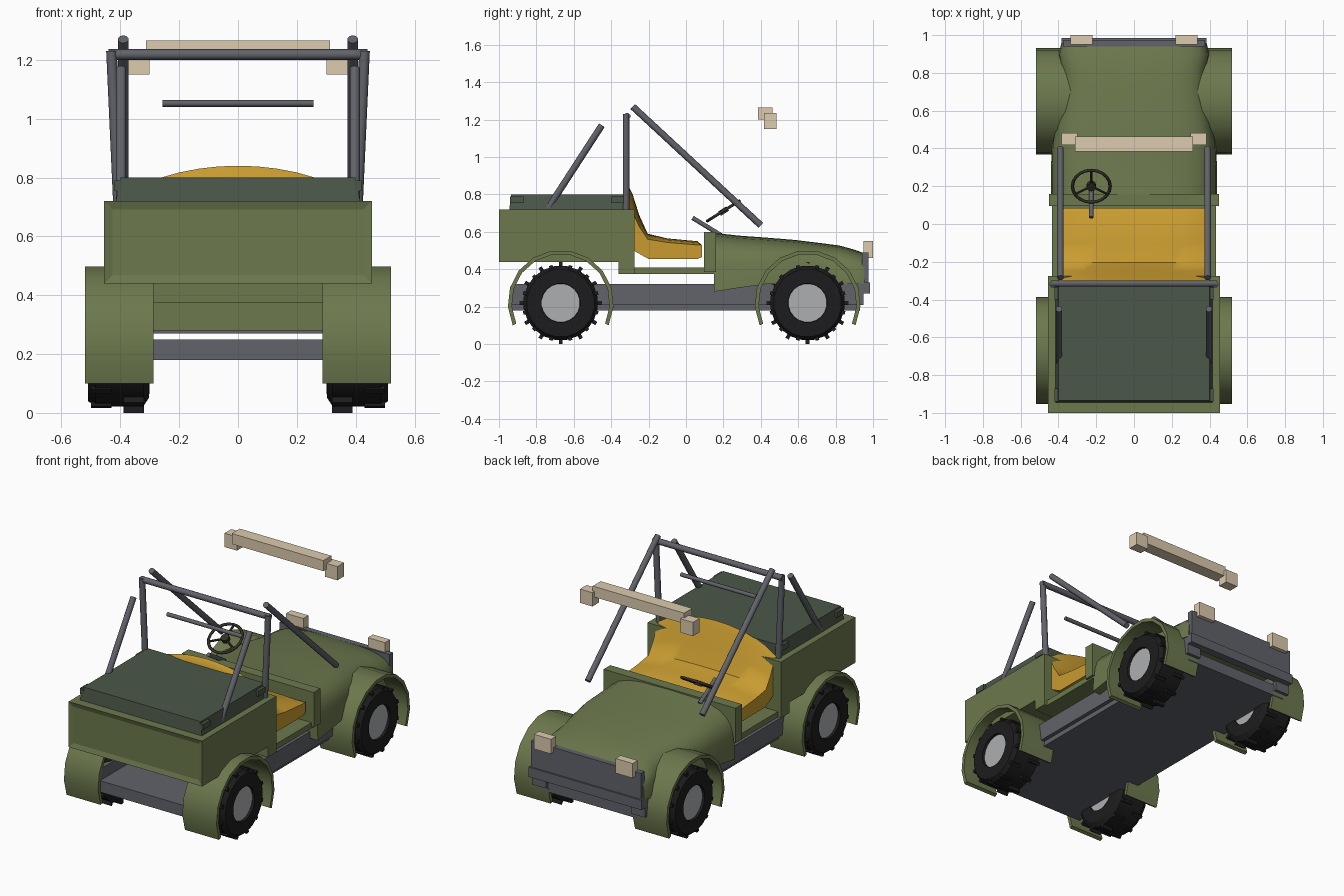
import bpy, bmesh, math
from mathutils import Vector, Matrix

if "Cube" in bpy.data.objects:
    bpy.data.objects.remove(bpy.data.objects["Cube"])


def material(name, rgb):
    m = bpy.data.materials.new(name)
    m.diffuse_color = (*rgb, 1)
    m.use_nodes = True
    m.node_tree.nodes["Principled BSDF"].inputs["Base Color"].default_value = m.diffuse_color
    return m


GREEN = material("olive paint", (0.15, 0.19, 0.075))
LID = material("dark canvas", (0.07, 0.095, 0.065))
STEEL = material("steel", (0.12, 0.125, 0.145))
GOLD = material("seat cover", (0.58, 0.33, 0.03))
RUBBER = material("rubber", (0.012, 0.012, 0.013))
HUB = material("hub metal", (0.42, 0.43, 0.44))
LAMP = material("lamp", (0.72, 0.6, 0.43))
DARK = material("wheel grip", (0.03, 0.028, 0.02))


def finish(name, bm, mat, smooth=None):
    bmesh.ops.recalc_face_normals(bm, faces=bm.faces)
    me = bpy.data.meshes.new(name)
    bm.to_mesh(me)
    bm.free()
    ob = bpy.data.objects.new(name, me)
    bpy.context.collection.objects.link(ob)
    me.materials.append(mat)
    if smooth:
        bpy.ops.object.select_all(action='DESELECT')
        ob.select_set(True)
        bpy.context.view_layer.objects.active = ob
        bpy.ops.object.shade_smooth_by_angle(angle=math.radians(smooth))
    return ob


def add_box(bm, x, y, z, rot=Matrix()):
    c = [(a[0] + a[1]) / 2 for a in (x, y, z)]
    s = [a[1] - a[0] for a in (x, y, z)]
    bmesh.ops.create_cube(bm, size=1, matrix=rot @ Matrix.Translation(c) @ Matrix.Diagonal((*s, 1)))


def box(name, x, y, z, mat):
    bm = bmesh.new()
    add_box(bm, x, y, z)
    return finish(name, bm, mat)


def add_rod(bm, a, b, r, n=10):
    a, b = Vector(a), Vector(b)
    d = b - a
    m = Matrix.Translation((a + b) / 2) @ d.to_track_quat('Z', 'Y').to_matrix().to_4x4()
    bmesh.ops.create_cone(bm, cap_ends=True, segments=n, radius1=r, radius2=r, depth=d.length, matrix=m)


def rod(name, a, b, r=0.018, mat=STEEL):
    bm = bmesh.new()
    add_rod(bm, a, b, r)
    return finish(name, bm, mat, 50)


def loft(name, rings, mat, smooth=None, cap=True, loop=False):
    bm = bmesh.new()
    vs = [[bm.verts.new(p) for p in ring] for ring in rings]
    n = len(vs[0])
    pairs = list(zip(vs, vs[1:])) + ([(vs[-1], vs[0])] if loop else [])
    for a, b in pairs:
        for i in range(n):
            bm.faces.new((a[i], a[(i + 1) % n], b[(i + 1) % n], b[i]))
    if cap:
        bm.faces.new(vs[0])
        bm.faces.new(vs[-1])
    return finish(name, bm, mat, smooth)


def prism(name, profile, x0, x1, mat):
    return loft(name, [[(x, y, z) for y, z in profile] for x in (x0, x1)], mat)


# chassis: floor plate and side rails
box("chassis_plate", (-.36, .36), (-.93, .93), (.18, .25), STEEL)
for s in (-1, 1):
    box("chassis_rail", sorted((s * .29, s * .385)), (-.93, .95), (.21, .32), STEEL)
box("front_bumper", (-.385, .385), (.935, .985), (.27, .33), STEEL)
box("grille", (-.375, .375), (.94, .975), (.32, .49), STEEL)

# rear tub with recessed tailgate
tub = prism("rear_tub", [(-1, .44), (-.36, .44), (-.36, .375), (-.275, .375), (-.275, .72), (-1, .72)],
            -.455, .455, GREEN)
bm = bmesh.new()
bm.from_mesh(tub.data)
bm.normal_update()
back = [f for f in bm.faces if f.normal.y < -.9 and f.calc_center_median().y < -.9]
bmesh.ops.inset_region(bm, faces=back, thickness=.04, depth=-.01)
bm.to_mesh(tub.data)
bm.free()
box("cabin_floor", (-.435, .435), (-.3, .16), (.375, .41), GREEN)
box("cowl", (-.45, .45), (.095, .16), (.385, .6), GREEN)

# cargo cover with corner blocks
loft("cargo_cover", [[(sx * w, y, z) for sx, y in ((-1, y0), (1, y0), (1, -.31), (-1, -.31))]
                     for w, y0, z in ((.415, -.945, .72), (.40, -.935, .80))], LID)
for s in (-1, 1):
    for y in (-.94, -.40):
        box("cover_corner", sorted((s * .395, s * .42)), (y, y + .07), (.755, .79), LID)

# hood: rounded cross-sections along the length
rings = []
for y, w, zb, zt in ((.15, .44, .28, .595), (.28, .44, .30, .58), (.42, .435, .32, .57), (.58, .41, .32, .557),
                     (.72, .385, .32, .54), (.82, .385, .32, .527), (.90, .40, .32, .505), (.955, .385, .32, .485)):
    ring = []
    for i in range(15):
        t = math.pi * i / 14
        c, q = math.cos(t), math.sin(t)
        ring.append((w * math.copysign(abs(c) ** .55, c), y, zb + (zt - zb) * max(q, 0) ** .5))
    rings.append(ring)
loft("hood", rings, GREEN, 45)

# bench seat with a crowned backrest
seat = [(-.33, .81), (-.305, .84), (-.285, .80), (-.25, .69), (-.205, .59), (-.1, .565), (.06, .55),
        (.085, .53), (.085, .465), (.06, .455), (-.2, .455), (-.28, .5), (-.33, .65)]
rings = []
for i in range(13):
    u = -1 + i / 6
    drop = .09 * u * u
    rings.append([(.40 * u, y, z - drop * max(0, (z - .56) / .28)
                   - (.02 * u ** 6 if z > .54 else 0)) for y, z in seat])
loft("bench_seat", rings, GOLD, 50)

# wheels, tread blocks and fenders
tyre = [(.30, .10), (.302, .17), (.322, .2), (.485, .2), (.51, .182), (.51, .105), (.47, .10)]
for s in (-1, 1):
    for end, cy in (("rear", -.67), ("front", .65)):
        rings = []
        for k in range(20):
            a = 2 * math.pi * (k + .5) / 20
            rings.append([(s * x, cy + r * math.cos(a), .22 + r * math.sin(a)) for x, r in tyre])
        loft(end + "_tyre", rings, RUBBER, 25, cap=False, loop=True)
        bm = bmesh.new()
        add_rod(bm, (s * .31, cy, .22), (s * .495, cy, .22), .106, 20)
        finish(end + "_hub", bm, HUB, 30)
        bm = bmesh.new()
        for k in range(12):
            for x0, off, top in ((.32, 0, .22), (.43, 15, .207)):
                rot = Matrix.Translation((0, cy, .22)) @ Matrix.Rotation(math.radians(30 * k + off), 4, 'X')
                add_box(bm, sorted((s * x0, s * (x0 + .07))), (-.01, .01), (.18, top), rot)
        finish(end + "_tread", bm, RUBBER)
        rings = []
        for k in range(12):
            a = math.radians(-25 + 230 * k / 11)
            rings.append([(s * x, cy + r * math.cos(a), .22 + r * math.sin(a))
                          for x, r in ((.287, .262), (.287, .283), (.52, .283), (.52, .262))])
        loft(end + "_fender", rings, GREEN, 30)

# roll cage
for s in (-1, 1):
    rod("cage_post", (s * .405, -.32, .68), (s * .43, -.32, 1.23))
    rod("rear_brace", (s * .397, -.745, .715), (s * .397, -.45, 1.17))
    rod("front_brace", (s * .39, -.285, 1.27), (s * .39, .40, .635))
rod("cage_crossbar", (-.44, -.315, 1.218), (.44, -.315, 1.218))
rod("cage_lower_bar", (-.257, -.32, 1.052), (.257, -.32, 1.052), .012)

# light bar and headlights
box("light_bar", (-.312, .312), (.385, .463), (1.2, 1.265), LAMP)
for s in (-1, 1):
    box("light_bar_end", sorted((s * .30, s * .385)), (.418, .483), (1.15, 1.235), LAMP)
    box("headlight", sorted((s * .22, s * .337)), (.95, 1.0), (.46, .55), LAMP)

# steering wheel and column
centre = Vector((-.226, .2, .712))
tilt = Matrix.Translation(centre) @ Matrix.Rotation(math.radians(32), 4, 'X')
rings = []
for k in range(20):
    a = 2 * math.pi * k / 20
    rings.append([tilt @ Vector(((.10 + .009 * math.cos(b)) * math.cos(a),
                                 (.10 + .009 * math.cos(b)) * math.sin(a), .009 * math.sin(b)))
                  for b in (math.pi * j / 3 for j in range(6))])
loft("steering_wheel_rim", rings, DARK, 70, cap=False, loop=True)
bm = bmesh.new()
for deg in (90, 210, 330):
    a = math.radians(deg)
    add_rod(bm, centre, tilt @ Vector((.1 * math.cos(a), .1 * math.sin(a), 0)), .007, 6)
add_rod(bm, tilt @ Vector((0, 0, -.015)), tilt @ Vector((0, 0, .012)), .025, 12)
finish("steering_wheel_spokes", bm, DARK)
rod("steering_column", (-.226, .035, .675), (-.226, .19, .58), .012)
